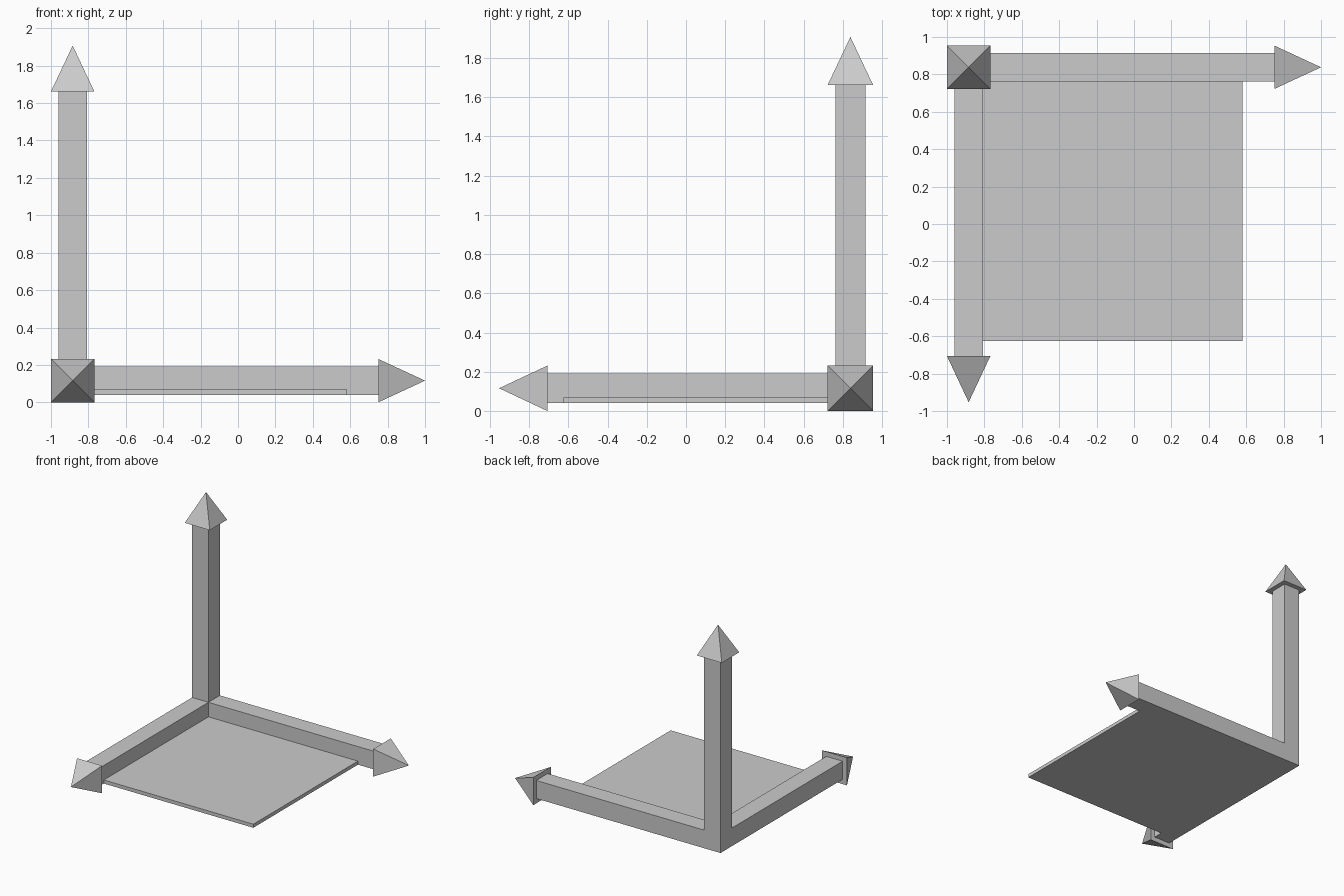
import bpy, bmesh
from mathutils import Vector, Matrix

if "Cube" in bpy.data.objects:
    bpy.data.objects.remove(bpy.data.objects["Cube"])

CORNER = Vector((-0.884, 0.838, 0.116))   # centre of the corner block
BAR = 0.076                               # half width of the bars
HEAD = 0.116                              # half width of the arrowheads


def finish(bm, name):
    bmesh.ops.recalc_face_normals(bm, faces=bm.faces[:])
    mesh = bpy.data.meshes.new(name)
    bm.to_mesh(mesh)
    bm.free()
    obj = bpy.data.objects.new(name, mesh)
    bpy.context.collection.objects.link(obj)


def box(bm, lo, hi):
    lo, hi = Vector(lo), Vector(hi)
    size = Matrix.Diagonal((*(hi - lo), 1))
    bmesh.ops.create_cube(bm, size=1, matrix=Matrix.Translation((lo + hi) / 2) @ size)


def extrude(bm, face, offset):
    new = bmesh.ops.extrude_discrete_faces(bm, faces=[face])["faces"][0]
    bmesh.ops.translate(bm, verts=new.verts[:], vec=offset)
    return new


def arrow(bm, direction, base, tip):
    # bar pulled out of the corner block, flared and drawn to a point
    d = Vector(direction)
    bm.normal_update()
    face = max(bm.faces, key=lambda f: (f.calc_center_median() - CORNER).dot(d)
               if f.normal.dot(d) > 0.99 else -9)
    face = extrude(bm, face, d * (base - BAR))
    face = extrude(bm, face, Vector())
    centre = face.calc_center_median()
    for v in face.verts:
        v.co = centre + (v.co - centre) * HEAD / BAR
    bmesh.ops.poke(bm, faces=[face], offset=tip - base)


# three-arrow frame grown from one corner block
bm = bmesh.new()
half = Vector((BAR, BAR, BAR))
box(bm, CORNER - half, CORNER + half)
arrow(bm, (1, 0, 0), 1.634, 1.884)
arrow(bm, (0, -1, 0), 1.544, 1.791)
arrow(bm, (0, 0, 1), 1.546, 1.791)
finish(bm, "axis_arrows")

# thin floor plate between the two horizontal bars
bm = bmesh.new()
box(bm, (CORNER.x + BAR, -0.625, CORNER.z - BAR), (0.58, CORNER.y - BAR, 0.07))
finish(bm, "floor_plate")
